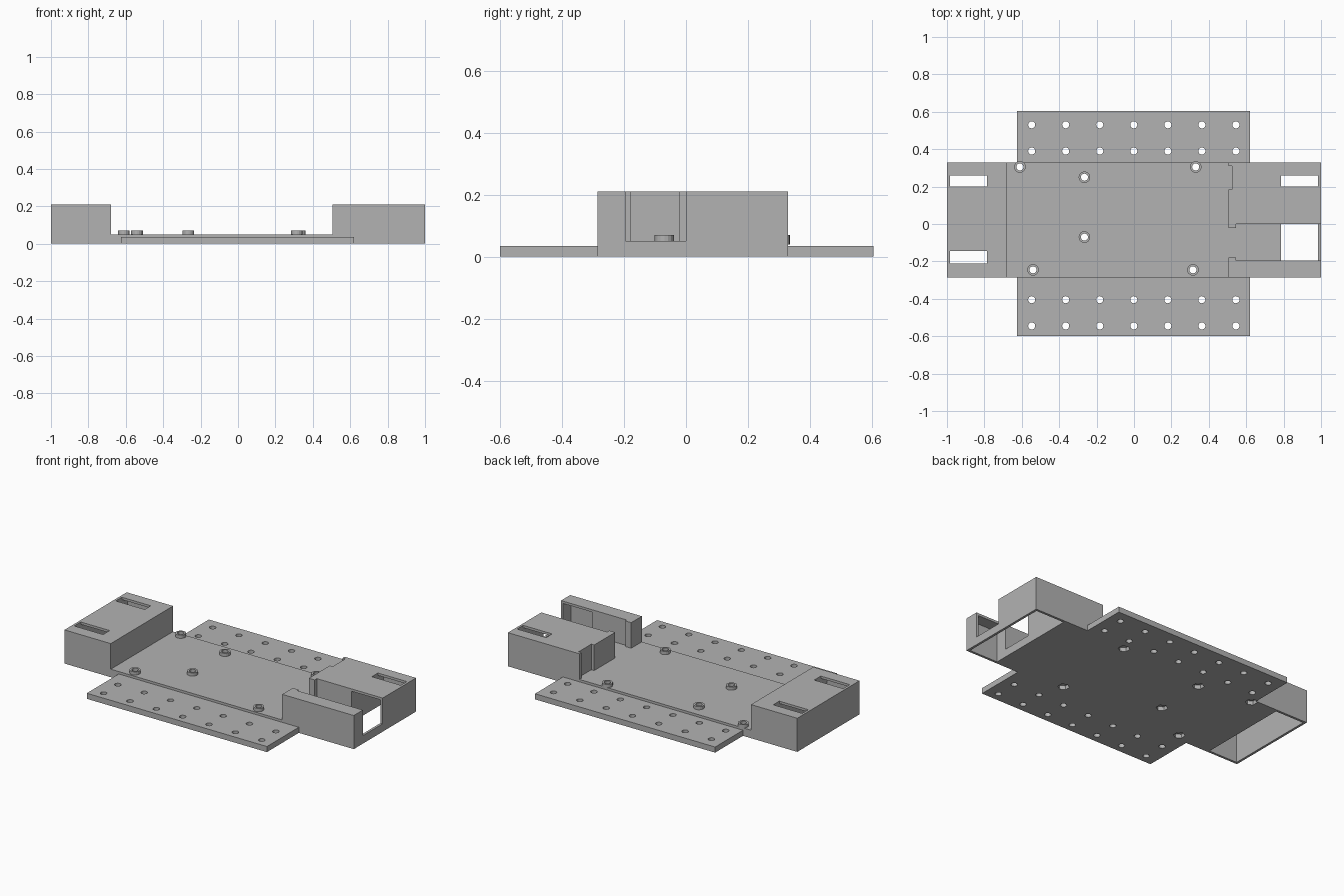
import bpy, bmesh
from mathutils import Matrix

cube = bpy.data.objects.get("Cube")
if cube:
    bpy.data.objects.remove(cube, do_unlink=True)

grey = bpy.data.materials.new("plain grey")
grey.use_nodes = True
colour = (0.45, 0.45, 0.45, 1)
grey.diffuse_color = colour
grey.node_tree.nodes["Principled BSDF"].inputs["Base Color"].default_value = colour


def finish(name, bm):
    mesh = bpy.data.meshes.new(name)
    bm.to_mesh(mesh)
    bm.free()
    mesh.materials.append(grey)
    obj = bpy.data.objects.new(name, mesh)
    bpy.context.collection.objects.link(obj)
    return obj


def box(name, x, y, z):
    bm = bmesh.new()
    centre = [(a + b) / 2 for a, b in (x, y, z)]
    size = [b - a for a, b in (x, y, z)]
    bmesh.ops.create_cube(bm, size=1, matrix=Matrix.Translation(centre) @ Matrix.Diagonal((*size, 1)))
    return finish(name, bm)


def cylinders(name, spots, radius, z, sides):
    bm = bmesh.new()
    for x, y in spots:
        bmesh.ops.create_cone(bm, cap_ends=True, segments=sides, radius1=radius, radius2=radius,
                              depth=z[1] - z[0], matrix=Matrix.Translation((x, y, sum(z) / 2)))
    return finish(name, bm)


def combine(target, other, operation):
    mod = target.modifiers.new("combine", 'BOOLEAN')
    mod.operation, mod.solver, mod.object = operation, 'EXACT', other
    bpy.context.view_layer.objects.active = target
    bpy.ops.object.modifier_apply(modifier=mod.name)
    bpy.data.objects.remove(other, do_unlink=True)


def cut(target, x, y, z):
    combine(target, box("cutter", x, y, z), 'DIFFERENCE')


# Deck with a raised housing at each end, drawn as a side profile
BACK, FRONT, DECK, TOP = 0.33, -0.285, 0.05, 0.21
profile = [(-1, 0), (1, 0), (1, TOP), (0.505, TOP), (0.505, DECK), (-0.68, DECK), (-0.68, TOP), (-1, TOP)]
bm = bmesh.new()
face = bm.faces.new([bm.verts.new((x, FRONT, z)) for x, z in profile])
grown = bmesh.ops.extrude_face_region(bm, geom=[face])["geom"]
bmesh.ops.translate(bm, vec=(0, BACK - FRONT, 0), verts=[v for v in grown if isinstance(v, bmesh.types.BMVert)])
bmesh.ops.recalc_face_normals(bm, faces=bm.faces)
body = finish("mounting_body", bm)

# Wide drilled base plate
combine(body, box("base_plate", (-0.625, 0.62), (-0.6, 0.605), (0, 0.035)), 'UNION')

# Hollow undersides and strap slots of both housings
for x in ((-0.985, -0.785), (0.785, 0.985)):
    cut(body, x, (-0.27, 0.315), (-0.1, 0.195))
    cut(body, x, (0.2, 0.26), (0.15, 0.3))
cut(body, (-0.985, -0.785), (-0.21, -0.145), (0.15, 0.3))

# Open channel with a narrower neck, and a shallow pocket beside it
cut(body, (0.545, 1.1), (-0.195, 0), (DECK, 0.3))
cut(body, (0.45, 0.56), (-0.18, -0.022), (DECK, 0.3))
cut(body, (0.45, 0.525), (0.185, 0.31), (DECK, 0.3))

# Rows of holes in the plate
rows = [(-0.547 + 0.182 * i, y) for i in range(7) for y in (-0.545, -0.405, 0.39, 0.53)]
combine(body, cylinders("plate_holes", rows, 0.019, (-0.1, 0.1), 16), 'DIFFERENCE')

# Standoffs, their screw holes and the nut pockets below
posts = [(-0.61, 0.305), (0.33, 0.305), (-0.265, 0.25), (-0.265, -0.07), (-0.54, -0.245), (0.315, -0.245)]
combine(body, cylinders("standoffs", posts, 0.031, (0.04, 0.07), 16), 'UNION')
combine(body, cylinders("screw_holes", posts, 0.019, (-0.1, 0.15), 16), 'DIFFERENCE')
combine(body, cylinders("nut_pockets", posts, 0.034, (-0.1, 0.025), 6), 'DIFFERENCE')
